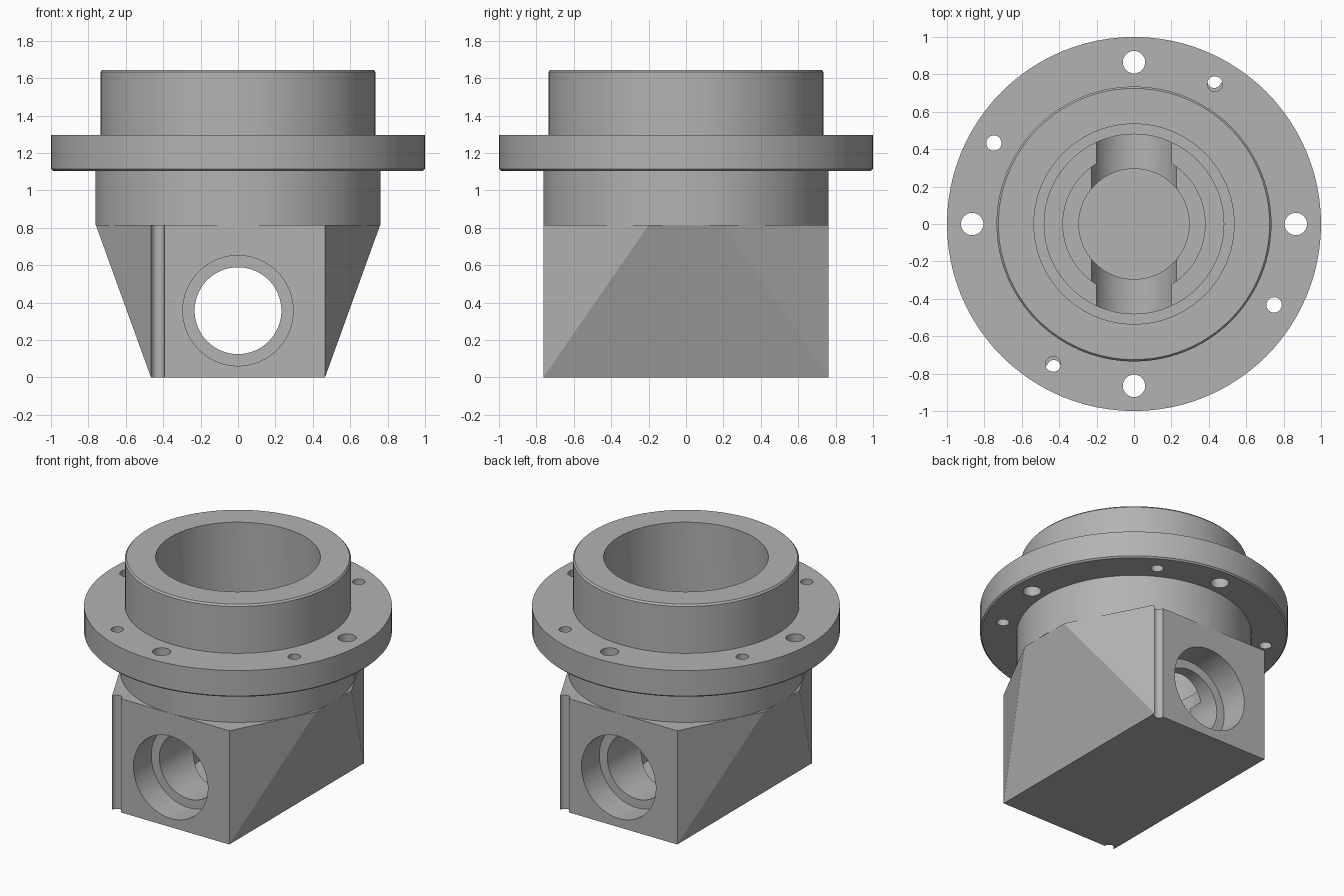
import bpy, bmesh, math
from mathutils import Vector, Matrix

if "Cube" in bpy.data.objects:
    bpy.data.objects.remove(bpy.data.objects["Cube"])

SEG = 96
grey = bpy.data.materials.new("grey_metal")
grey.diffuse_color = (0.45, 0.45, 0.45, 1)
grey.use_nodes = True
grey.node_tree.nodes["Principled BSDF"].inputs["Base Color"].default_value = grey.diffuse_color


def make(name, bm):
    bmesh.ops.recalc_face_normals(bm, faces=bm.faces)
    me = bpy.data.meshes.new(name)
    bm.to_mesh(me)
    bm.free()
    ob = bpy.data.objects.new(name, me)
    bpy.context.collection.objects.link(ob)
    me.materials.append(grey)
    return ob


def lathe(name, profile, matrix=Matrix()):
    """Closed solid from (radius, height) points, starting and ending on the axis."""
    bm = bmesh.new()
    vs = [bm.verts.new((r, 0, z)) for r, z in profile]
    es = [bm.edges.new(p) for p in zip(vs, vs[1:])]
    bmesh.ops.spin(bm, geom=vs + es, cent=(0, 0, 0), axis=(0, 0, 1),
                   angle=2 * math.pi, steps=SEG, use_duplicate=False)
    bmesh.ops.remove_doubles(bm, verts=bm.verts, dist=1e-5)
    bmesh.ops.dissolve_degenerate(bm, edges=bm.edges, dist=1e-5)
    bmesh.ops.transform(bm, matrix=matrix, verts=bm.verts)
    return make(name, bm)


def rod(name, r, x, y, z0, z1, seg=32):
    bm = bmesh.new()
    bmesh.ops.create_cone(bm, cap_ends=True, segments=seg, radius1=r, radius2=r, depth=z1 - z0,
                          matrix=Matrix.Translation((x, y, (z0 + z1) / 2)))
    return make(name, bm)


def boolean(target, other, op):
    mod = target.modifiers.new(op, 'BOOLEAN')
    mod.operation, mod.solver, mod.object = op, 'EXACT', other
    bpy.context.view_layer.update()
    dg = bpy.context.evaluated_depsgraph_get()
    me = bpy.data.meshes.new_from_object(target.evaluated_get(dg))
    target.modifiers.clear()
    target.data = me
    bpy.data.objects.remove(other)


# Neck, flange and collar
body = lathe("valve_housing", [
    (0, .5), (.45, .5), (.45, .815), (.763, .815), (.763, 1.105), (.99, 1.105), (1, 1.115),
    (1, 1.297), (.735, 1.297), (.735, 1.633), (.725, 1.645), (0, 1.645)])

# Lower block, flaring from a rectangle to the round neck
bm = bmesh.new()
for sx in (-1, 1):
    for sy in (-1, 1):
        for p in ((.465, .763, 0), (.465, .763, .815), (.76, .2, .815)):
            bm.verts.new((p[0] * sx, p[1] * sy, p[2]))
bmesh.ops.convex_hull(bm, input=bm.verts)
bmesh.ops.dissolve_limit(bm, angle_limit=.005, verts=bm.verts, edges=bm.edges)
boolean(body, make("block", bm), 'UNION')

# Stepped bore from the top
boolean(body, lathe("bore", [
    (0, .11), (.295, .11), (.295, .40), (.38, .40), (.38, .475), (.48, .475),
    (.48, .82), (.535, .82), (.535, 1.8), (0, 1.8)]), 'DIFFERENCE')

# Through port with counterbores, along y
across = Matrix.Translation((0, 0, .357)) @ Matrix.Rotation(math.pi / 2, 4, 'X')
boolean(body, lathe("port", [
    (0, -.9), (.295, -.9), (.295, -.56), (.232, -.56), (.232, .56), (.295, .56),
    (.295, .9), (0, .9)], across), 'DIFFERENCE')

# Half-round grooves at two opposite corners
for s in (-1, 1):
    boolean(body, rod("groove", .036, .429 * s, .763 * s, -.1, .815), 'DIFFERENCE')

# Bolt and pin holes in the flange
for i in range(4):
    for r, deg in ((.06, 0), (.041, 60)):
        a = math.radians(deg + 90 * i)
        boolean(body, rod("hole", r, .865 * math.cos(a), .865 * math.sin(a), 1, 1.4), 'DIFFERENCE')

bpy.context.view_layer.objects.active = body
body.select_set(True)
bpy.ops.object.shade_smooth_by_angle(angle=math.radians(25))
